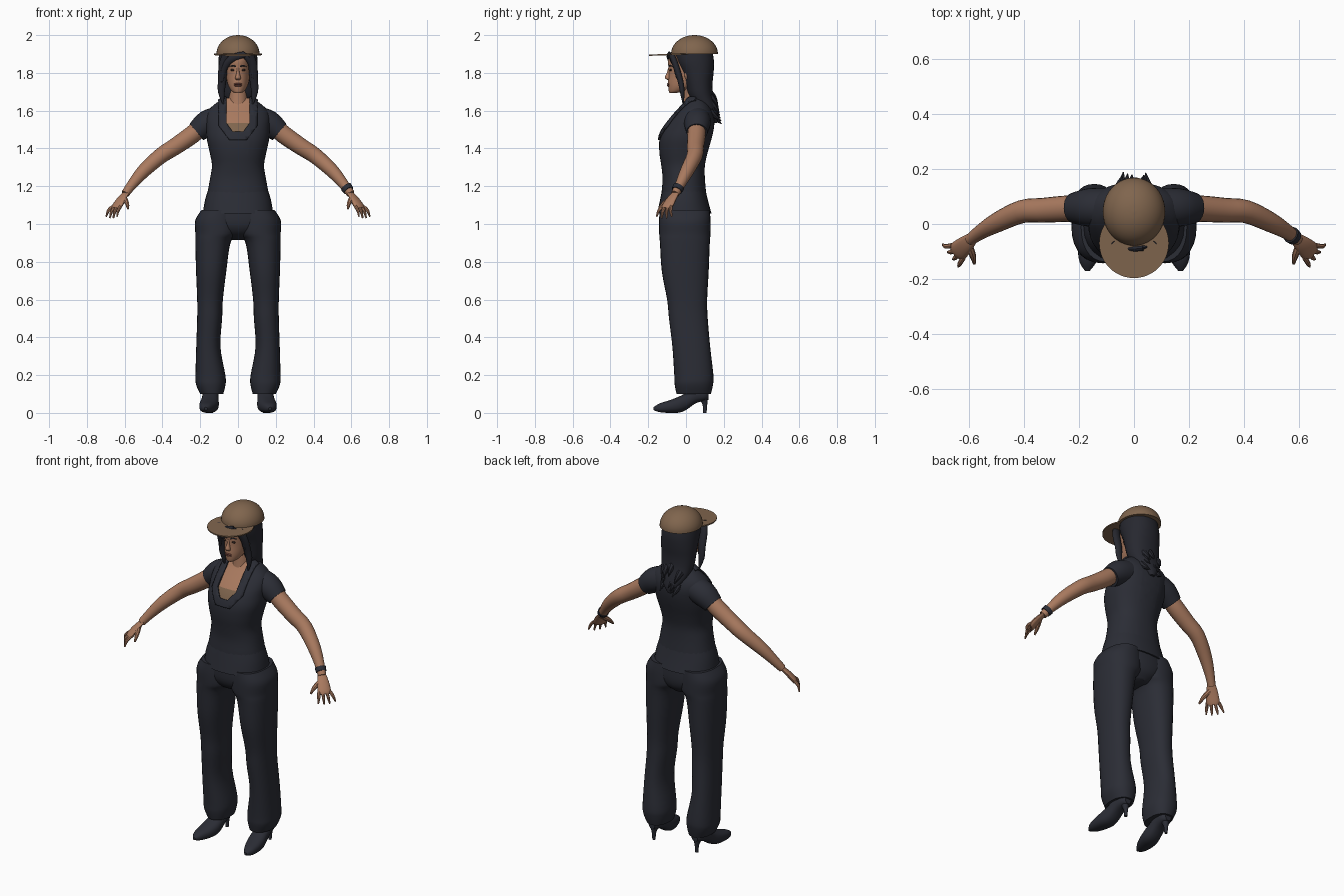
import bpy, bmesh
from math import sin, cos, pi, radians
from mathutils import Vector

if "Cube" in bpy.data.objects:
    bpy.data.objects.remove(bpy.data.objects["Cube"])


def material(name, *rgb):
    m = bpy.data.materials.new(name)
    m.use_nodes = True
    m.diffuse_color = (*rgb, 1)
    m.node_tree.nodes["Principled BSDF"].inputs["Base Color"].default_value = (*rgb, 1)
    return m


CLOTH = material("dark navy cloth", .024, .026, .036)
HAIR = material("black hair", .02, .021, .029)
SKIN = material("warm skin", .40, .195, .115)
HAT = material("brown felt", .215, .13, .075)
LIPS = material("muted lips", .22, .075, .055)
EYES = material("dark eyes", .03, .018, .015)


def finish(name, bm, *mats):
    bmesh.ops.recalc_face_normals(bm, faces=bm.faces)
    me = bpy.data.meshes.new(name)
    bm.to_mesh(me)
    bm.free()
    for m in mats:
        me.materials.append(m)
    ob = bpy.data.objects.new(name, me)
    bpy.context.collection.objects.link(ob)
    bpy.ops.object.select_all(action='DESELECT')
    ob.select_set(True)
    bpy.context.view_layer.objects.active = ob
    bpy.ops.object.shade_smooth_by_angle(angle=radians(40))
    return ob


def spline(rows, steps=4):
    """Smooth in-between rows through the given ones."""
    rows = [Vector(r) for r in rows]
    out = []
    for i in range(len(rows) - 1):
        a, b = rows[max(i - 1, 0)], rows[i]
        c, d = rows[i + 1], rows[min(i + 2, len(rows) - 1)]
        for k in range(steps):
            t = k / steps
            out.append(b + (c - a) * (t / 2) + (a * 2 - b * 5 + c * 4 - d) * (t * t / 2)
                       + (b * 3 - a - c * 3 + d) * (t ** 3 / 2))
    return out + [rows[-1]]


def skin_rings(rings):
    bm = bmesh.new()
    loops = [[bm.verts.new(p) for p in ring] for ring in rings]
    n = len(loops[0])
    for low, high in zip(loops, loops[1:]):
        for i in range(n):
            j = (i + 1) % n
            bm.faces.new((low[i], low[j], high[j], high[i]))
    bm.faces.new(loops[0])
    bm.faces.new(loops[-1])
    return bm


def loft(rows, axis="z", power=2.0, side=1, sides=28):
    """Rows are (position, centre x, half width, low, high) across z or y."""
    rings = []
    for pos, cx, r, lo, hi in spline(rows):
        ring = []
        for i in range(sides):
            c, s = cos(2 * pi * i / sides), sin(2 * pi * i / sides)
            x = side * (cx + r * abs(c) ** (2 / power) * (1 if c > 0 else -1))
            o = (lo + hi) / 2 + (hi - lo) / 2 * abs(s) ** (2 / power) * (1 if s > 0 else -1)
            ring.append((x, o, pos) if axis == "z" else (x, pos, o))
        rings.append(ring)
    return skin_rings(rings)


def tube(name, pts, mat, side=1, flat=1.0, ref=(0, 0, 1), sides=14):
    """Points are (x, y, z, radius); flat thins the section."""
    pts = spline(pts, 3)
    rings = []
    for i, p in enumerate(pts):
        d = (pts[min(i + 1, len(pts) - 1)] - pts[max(i - 1, 0)]).to_3d().normalized()
        u = d.cross(Vector(ref)).normalized()
        v = u.cross(d)
        ring = []
        for k in range(sides):
            a = 2 * pi * k / sides
            q = p.to_3d() + (u * cos(a) + v * sin(a) * flat) * p[3]
            ring.append((q.x * side, q.y, q.z))
        rings.append(ring)
    return finish(name, skin_rings(rings), mat)


def ellipsoid(name, centre, size, mat):
    bm = bmesh.new()
    bmesh.ops.create_uvsphere(bm, u_segments=16, v_segments=8, radius=1)
    bmesh.ops.scale(bm, vec=size, verts=bm.verts)
    bmesh.ops.translate(bm, vec=centre, verts=bm.verts)
    return finish(name, bm, mat)


# Neckline region: an intersection of half planes in x and z
def neckline(grow=0.0):
    base = [(1, 0, .06), (-1, 0, .06), (.8, -.6, -.87), (-.8, -.6, -.87), (0, -1, -1.485)]
    return [(Vector((a, 0, b)), d + grow) for a, b, d in base]


def cut(bm, planes):
    for n, d in planes:
        bmesh.ops.bisect_plane(bm, geom=bm.verts[:] + bm.edges[:] + bm.faces[:],
                               plane_co=n * d, plane_no=n)


def inside(face, planes):
    c = face.calc_center_median()
    return c.y < .05 and all(n.dot(c) < d for n, d in planes)


TORSO = [(1.16, 0, .163, -.13, .107), (1.24, 0, .148, -.124, .10), (1.31, 0, .138, -.131, .10),
         (1.38, 0, .15, -.141, .115), (1.45, 0, .165, -.14, .135), (1.51, 0, .168, -.117, .148),
         (1.56, 0, .17, -.08, .15), (1.60, 0, .158, -.045, .14), (1.635, 0, .122, -.015, .122),
         (1.668, 0, .075, .005, .10)]

# Vest with an open neckline and a pointed hem
bm = loft(TORSO, power=2.3, sides=40)
for v in bm.verts:
    if v.co.z < 1.165 and v.co.y < 0:
        v.co.z -= .025 * sin(pi * abs(v.co.x) / .163)
cut(bm, neckline() + [(Vector((0, 0, 1)), 1.535)])
for f in bm.faces:
    if inside(f, neckline()):
        f.material_index = 1 if f.calc_center_median().z > 1.535 else 2
finish("vest", bm, CLOTH, SKIN, HAT)

# Raised collar around the neckline
bm = loft(TORSO, power=2.3, sides=40)
cut(bm, neckline() + neckline(.04))
waste = [f for f in bm.faces if inside(f, neckline()) or not inside(f, neckline(.04))
         or abs(f.normal.z) > .99]
bmesh.ops.delete(bm, geom=waste, context='FACES')
collar = finish("collar", bm, CLOTH)
solid = collar.modifiers.new("thickness", 'SOLIDIFY')
solid.thickness, solid.offset = .009, 1

# Flared shirt tail and pelvis
finish("shirt_tail", loft([(1.055, 0, .186, -.152, .135), (1.13, 0, .174, -.137, .115),
                           (1.22, 0, .145, -.118, .095)], power=2.3), CLOTH)
finish("pelvis", loft([(.915, 0, .05, -.05, .08), (.95, 0, .12, -.11, .115),
                       (1.0, 0, .18, -.138, .128), (1.08, 0, .175, -.14, .125)], power=2.3), CLOTH)

LEG = [(.10, .139, .061, -.05, .132), (.15, .144, .078, -.06, .143), (.20, .146, .079, -.062, .145),
       (.35, .157, .064, -.072, .128), (.50, .15, .066, -.09, .115), (.60, .148, .068, -.10, .112),
       (.75, .142, .08, -.128, .12), (.90, .133, .093, -.138, .126), (.95, .114, .112, -.142, .13),
       (1.02, .112, .114, -.143, .13), (1.075, .1, .093, -.138, .125)]
SHOE = [(-.172, .17, .008, .015, .03), (-.14, .168, .03, .004, .05), (-.09, .16, .045, 0, .066),
        (-.04, .152, .05, .001, .085), (0, .148, .046, .015, .105), (.05, .145, .042, .05, .13),
        (.1, .142, .036, .065, .13), (.12, .142, .02, .07, .13)]
ARM = [(.17, .057, 1.535, .045), (.24, .056, 1.475, .048), (.333, .05, 1.41, .045),
       (.41, .045, 1.36, .042), (.50, .005, 1.28, .036), (.56, -.03, 1.21, .027),
       (.597, -.057, 1.16, .022)]

for side, word in ((1, "left"), (-1, "right")):
    # Trouser legs and heeled shoes
    finish(word + "_trouser_leg", loft(LEG, power=2.3, side=side), CLOTH)
    finish(word + "_shoe", loft(SHOE, "y", 2.4, side, 20), CLOTH)
    tube(word + "_shoe_heel", [(.142, .092, .085, .028), (.142, .1, .045, .013), (.142, .1, 0, .009)],
         CLOTH, side, ref=(0, 1, 0))

    # Sleeves and arms
    tube(word + "_sleeve", [(.10, .06, 1.555, .07), (.165, .06, 1.53, .07), (.22, .058, 1.487, .056)],
         CLOTH, side, sides=24)
    tube(word + "_arm", ARM, SKIN, side, sides=20)

    # Hand with spread fingers
    tube(word + "_palm", [(.59, -.052, 1.168, .022), (.615, -.075, 1.135, .032),
                          (.64, -.098, 1.095, .037), (.648, -.105, 1.08, .031)], SKIN, side, .45)
    for i, finger in enumerate(("little", "ring", "middle", "index")):
        k = i - 1.5
        x, y = .643 - .014 * k, -.101 - .015 * k
        drop = .055 - .004 * k * k
        tube(f"{word}_{finger}_finger", [(x, y, 1.093, .009), (x + .018 - .003 * k, y - .012 - .006 * k,
             1.093 - drop / 2, .0085), (x + .026 - .005 * k, y - .014 - .012 * k, 1.085 - drop, .004)],
             SKIN, side, sides=8)
    tube(word + "_thumb", [(.603, -.075, 1.14, .014), (.588, -.115, 1.11, .012),
                           (.582, -.145, 1.08, .005)], SKIN, side, sides=8)

    # Eyes, brows and ears
    ellipsoid(word + "_eye", (side * .027, -.081, 1.815), (.014, .007, .006), EYES)
    tube(word + "_brow", [(.011, -.091, 1.833, .003), (.027, -.086, 1.839, .004),
                          (.044, -.073, 1.834, .002)], HAIR, side, sides=8)
    ellipsoid(word + "_ear", (side * .067, .01, 1.79), (.01, .018, .028), SKIN)

    # Hair locks hanging beside the face
    tube(word + "_side_lock", [(.062, -.075, 1.895, .022), (.078, -.055, 1.84, .024),
                               (.084, -.03, 1.76, .022), (.088, -.02, 1.70, .018),
                               (.078, -.015, 1.635, .004)], HAIR, side, .7, (0, 1, 0))

# Bracelet
tube("bracelet", [(.572, -.039, 1.196, .031), (.585, -.049, 1.178, .029)], CLOTH)

# Neck and head
tube("neck", [(0, .04, 1.76, .048), (0, .037, 1.68, .049), (0, .035, 1.59, .056)], SKIN,
     ref=(0, 1, 0), sides=24)
finish("head", loft([(1.694, 0, .018, -.087, -.05), (1.703, 0, .033, -.091, -.01),
                     (1.725, 0, .048, -.094, .04), (1.75, 0, .057, -.095, .08),
                     (1.79, 0, .064, -.092, .11), (1.83, 0, .068, -.093, .125),
                     (1.87, 0, .068, -.095, .125), (1.92, 0, .06, -.07, .11)]), SKIN)
finish("nose", loft([(1.763, 0, .011, -.098, -.08), (1.774, 0, .015, -.112, -.08),
                     (1.80, 0, .008, -.102, -.08), (1.83, 0, .006, -.093, -.08)], sides=12), SKIN)
for name, z in (("lower_lip", 1.733), ("upper_lip", 1.741)):
    ellipsoid(name, (0, -.091, z), (.021, .009, .0055), LIPS)

# Main hair mass, swept fringe and ragged ends at the back
finish("hair", loft([(1.535, 0, .015, .125, .165), (1.57, 0, .045, .095, .17), (1.62, 0, .08, .05, .16),
                     (1.68, 0, .095, .012, .143), (1.74, 0, .101, -.005, .14), (1.80, 0, .104, -.025, .146),
                     (1.86, 0, .104, -.055, .148), (1.915, 0, .098, -.065, .14)], power=2.2), HAIR)
tube("fringe_right", [(.035, -.088, 1.898, .016), (-.01, -.091, 1.886, .019), (-.05, -.08, 1.862, .019),
                      (-.075, -.06, 1.815, .015), (-.085, -.045, 1.75, .004)], HAIR, 1, .6, (0, 1, 0))
tube("fringe_left", [(.02, -.088, 1.9, .012), (.05, -.08, 1.88, .016), (.072, -.062, 1.835, .013),
                     (.078, -.05, 1.77, .004)], HAIR, 1, .6, (0, 1, 0))
for i in range(8):
    x, z = .055 * sin(i * 2.4), 1.69 - .015 * i
    tube(f"hair_end_{i + 1}", [(x, .125, z, .022), (x * .9, .15, z - .025, .014),
                               (x * .8, .168 + .003 * i, z - .055, .002)], HAIR, ref=(1, 0, 0), sides=8)

# Round cap crown and flat brim
crown = [(1.9 + .1 * sin(a), 0, .114 * cos(a), .045 - .124 * cos(a), .045 + .124 * cos(a))
         for a in [radians(11 * k) for k in range(9)]]
finish("cap_crown", loft(crown, sides=40), HAT)
bm = bmesh.new()
bmesh.ops.create_cone(bm, cap_ends=True, segments=48, radius1=.127, radius2=.127, depth=.007)
brim = finish("cap_brim", bm, HAT)
brim.location = (0, -.07, 1.898)
brim.rotation_euler.x = radians(2)
